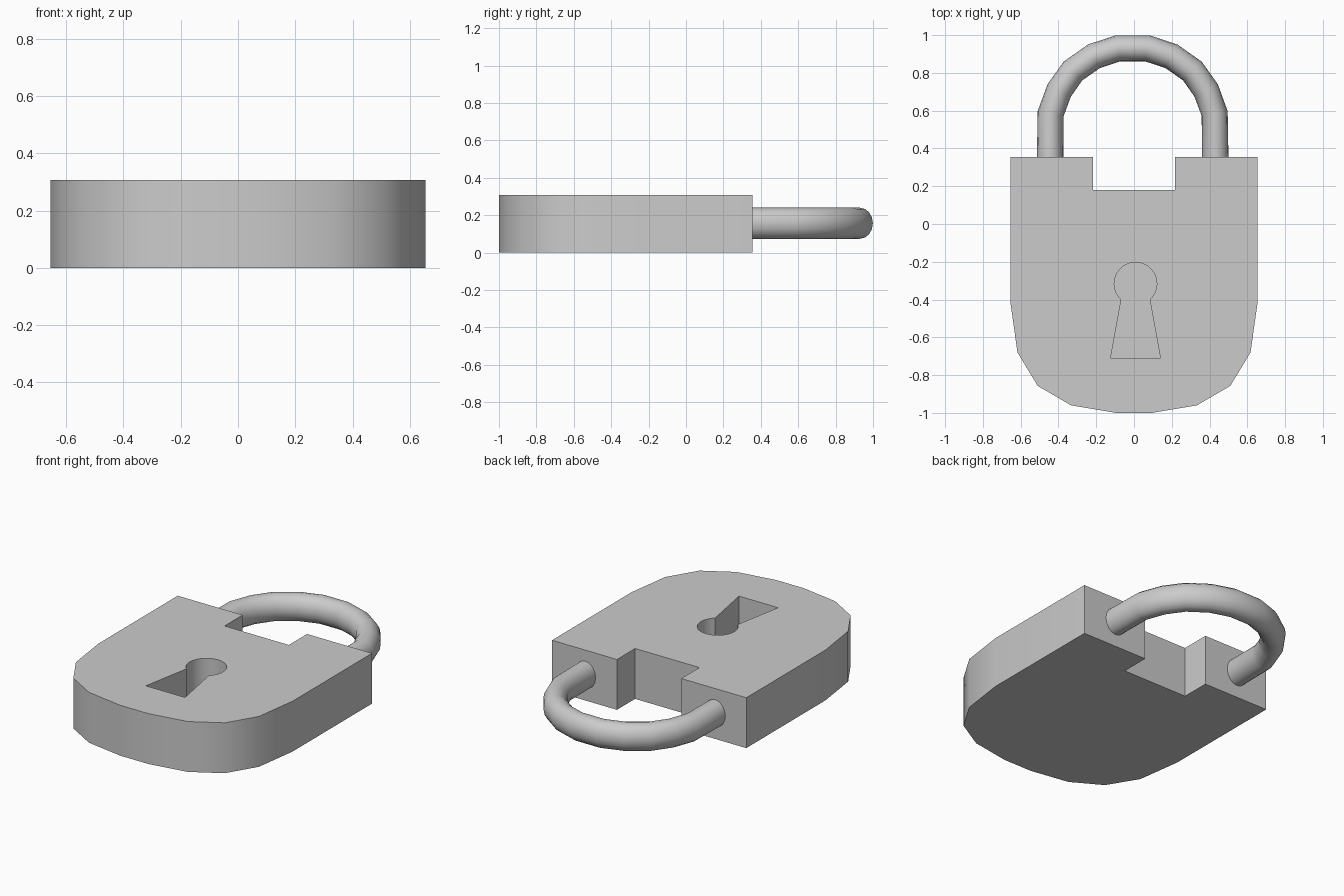
import bpy, bmesh, math
from mathutils import Vector

cube = bpy.data.objects.get("Cube")
if cube:
    bpy.data.objects.remove(cube, do_unlink=True)

grey = bpy.data.materials.new("light_grey_metal")
grey.use_nodes = True
grey.diffuse_color = (0.6, 0.6, 0.6, 1)
grey.node_tree.nodes["Principled BSDF"].inputs["Base Color"].default_value = (0.6, 0.6, 0.6, 1)

THICK = 0.307


def make_object(name, bm):
    bmesh.ops.recalc_face_normals(bm, faces=bm.faces)
    mesh = bpy.data.meshes.new(name)
    bm.to_mesh(mesh)
    bm.free()
    mesh.materials.append(grey)
    obj = bpy.data.objects.new(name, mesh)
    bpy.context.collection.objects.link(obj)
    return obj


def prism(name, outline, z0, z1):
    bm = bmesh.new()
    face = bm.faces.new([bm.verts.new((x, y, z0)) for x, y in outline])
    ext = bmesh.ops.extrude_face_region(bm, geom=[face])
    top = [v for v in ext["geom"] if isinstance(v, bmesh.types.BMVert)]
    bmesh.ops.translate(bm, verts=top, vec=(0, 0, z1 - z0))
    return make_object(name, bm)


def select_only(obj):
    bpy.ops.object.select_all(action='DESELECT')
    obj.select_set(True)
    bpy.context.view_layer.objects.active = obj


def smooth(obj, degrees):
    select_only(obj)
    bpy.ops.object.shade_smooth_by_angle(angle=math.radians(degrees))


# Lock body: half outline from the notch round to the bottom, mirrored
half = [(0.217, 0.18), (0.217, 0.355), (0.655, 0.355), (0.655, -0.41), (0.617, -0.68),
        (0.51, -0.857), (0.333, -0.96), (0.095, -1.0)]
body = prism("lock_body", half + [(-x, y) for x, y in reversed(half)], 0, THICK)

# Keyhole recess: round head running into a flared slot
cx, cy, r = 0.008, -0.316, 0.113
start = math.radians(-48)
sweep = math.radians(276)
head = [(cx + r * math.cos(start + sweep * i / 24), cy + r * math.sin(start + sweep * i / 24))
        for i in range(25)]
slot = [(cx - 0.132, -0.71), (cx + 0.132, -0.71)]
cutter = prism("keyhole_cutter", head + slot, 0.1, THICK + 0.1)
cutter.hide_render = True

cut = body.modifiers.new("keyhole", 'BOOLEAN')
cut.operation = 'DIFFERENCE'
cut.solver = 'EXACT'
cut.object = cutter
select_only(body)
bpy.ops.object.modifier_apply(modifier=cut.name)
bpy.data.objects.remove(cutter, do_unlink=True)
smooth(body, 32)

# Shackle: oval tube swept along an arch
arch = [(0.438, 0.3), (0.434, 0.585), (0.389, 0.707), (0.316, 0.81), (0.205, 0.888), (0.077, 0.93)]
path = [Vector((x, y, 0)) for x, y in arch] + [Vector((-x, y, 0)) for x, y in reversed(arch)]
SIDES = 16
bm = bmesh.new()
rings = []
for i, p in enumerate(path):
    before = (p - path[max(i - 1, 0)]).normalized()
    after = (path[min(i + 1, len(path) - 1)] - p).normalized()
    tangent = (before + after).normalized()
    out = Vector((tangent.y, -tangent.x, 0))
    ring = []
    for k in range(SIDES):
        a = math.tau * k / SIDES
        offset = out * (0.07 * math.cos(a)) + Vector((0, 0, 0.083 * math.sin(a)))
        ring.append(bm.verts.new(p + offset + Vector((-0.007, 0, 0.157))))
    rings.append(ring)
for a, b in zip(rings, rings[1:]):
    for k in range(SIDES):
        n = (k + 1) % SIDES
        bm.faces.new((a[k], a[n], b[n], b[k]))
bm.faces.new(rings[0])
bm.faces.new(rings[-1])
smooth(make_object("shackle", bm), 40)
